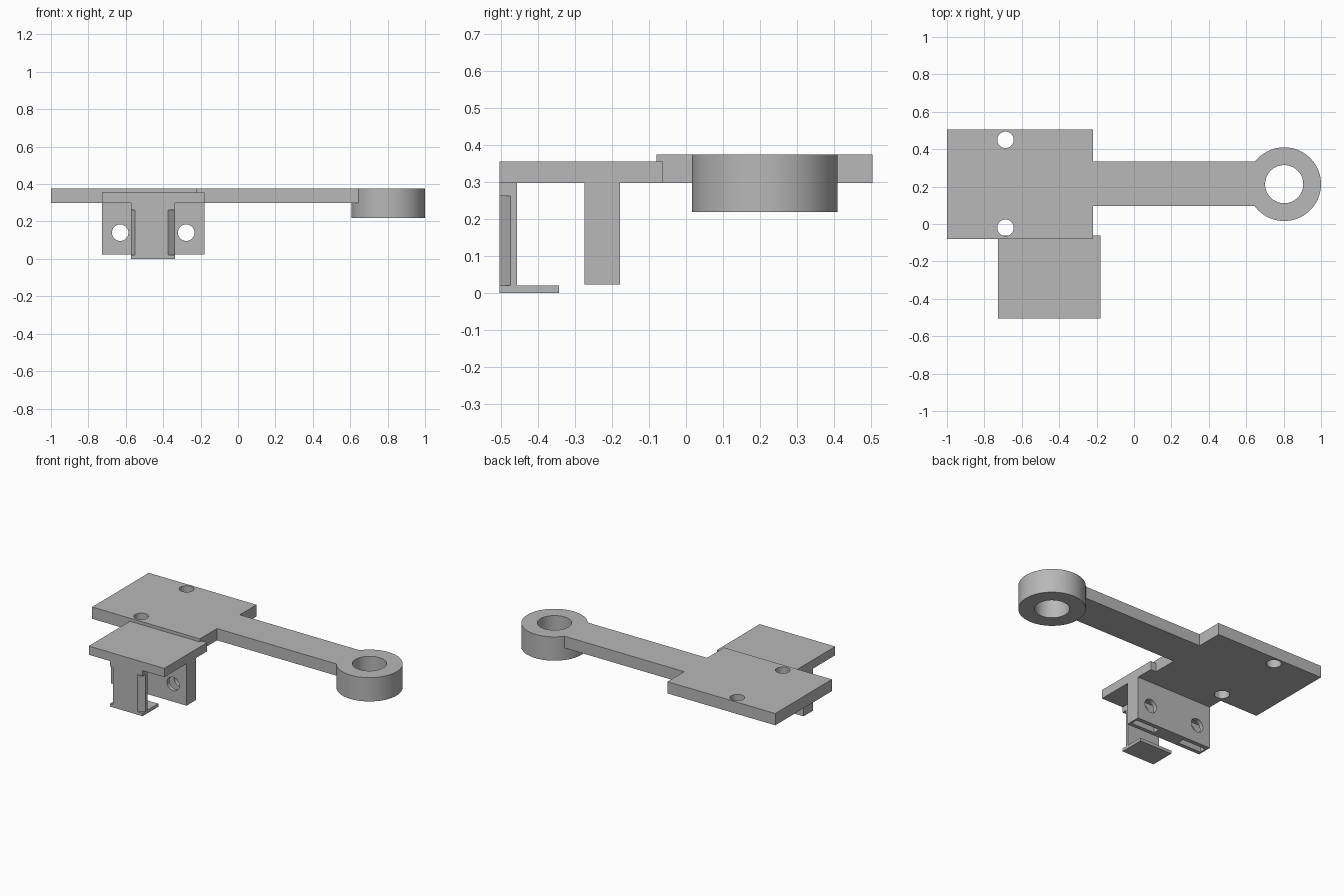
import bpy, bmesh, math
from mathutils import Vector

if "Cube" in bpy.data.objects:
    bpy.data.objects.remove(bpy.data.objects["Cube"], do_unlink=True)

grey = bpy.data.materials.new("plain grey")
grey.use_nodes = True
colour = (0.48, 0.48, 0.48, 1)
grey.diffuse_color = colour
grey.node_tree.nodes["Principled BSDF"].inputs["Base Color"].default_value = colour


def prism(name, outline, z0, z1):
    """Extrude a flat outline from z0 up to z1."""
    bm = bmesh.new()
    face = bm.faces.new([bm.verts.new((x, y, z0)) for x, y in outline])
    top = bmesh.ops.extrude_face_region(bm, geom=[face])["geom"]
    for v in top:
        if isinstance(v, bmesh.types.BMVert):
            v.co.z = z1
    bmesh.ops.recalc_face_normals(bm, faces=bm.faces)
    mesh = bpy.data.meshes.new(name)
    bm.to_mesh(mesh)
    bm.free()
    mesh.materials.append(grey)
    obj = bpy.data.objects.new(name, mesh)
    bpy.context.collection.objects.link(obj)
    return obj


def box(name, x, y, z):
    return prism(name, [(x[0], y[0]), (x[1], y[0]), (x[1], y[1]), (x[0], y[1])], *z)


def cylinder(name, centre, radius, depth, along_y=False, sides=64):
    rot = (math.pi / 2, 0, 0) if along_y else (0, 0, 0)
    bpy.ops.mesh.primitive_cylinder_add(vertices=sides, radius=radius, depth=depth,
                                        location=centre, rotation=rot)
    obj = bpy.context.object
    obj.name = name
    obj.data.materials.append(grey)
    return obj


def cut(target, *cutters):
    for cutter in cutters:
        mod = target.modifiers.new("cut", "BOOLEAN")
        mod.operation = "DIFFERENCE"
        mod.solver = "EXACT"
        mod.object = cutter
        bpy.context.view_layer.objects.active = target
        bpy.ops.object.modifier_apply(modifier=mod.name)
        bpy.data.objects.remove(cutter, do_unlink=True)


def smooth(obj):
    bpy.ops.object.select_all(action="DESELECT")
    obj.select_set(True)
    bpy.context.view_layer.objects.active = obj
    bpy.ops.object.shade_smooth_by_angle(angle=math.radians(30))


# Mounting plate with two screw holes
plate = box("mounting_plate", (-1, -0.22), (-0.08, 0.505), (0.298, 0.375))
cut(plate, *[cylinder("hole", (-0.687, y, 0.34), 0.044, 0.3) for y in (0.45, -0.02)])
smooth(plate)

# Arm, ended against the ring
ring_centre = Vector((0.803, 0.213, 0.297))
arm = box("arm", (-0.22, 0.7), (0.097, 0.333), (0.298, 0.375))
cut(arm, cylinder("arm_end", ring_centre, 0.195, 0.5))

# Ring at the end of the arm
ring = cylinder("end_ring", ring_centre, 0.197, 0.156)
cut(ring, cylinder("bore", ring_centre, 0.102, 0.4))
smooth(ring)

# Bracket shelf
box("bracket_shelf", (-0.727, -0.18), (-0.505, -0.062), (0.298, 0.355))

# Hanging block with cross holes and nut slots open at the bottom
block = box("hanging_block", (-0.727, -0.18), (-0.275, -0.178), (0.023, 0.298))
for x in (-0.63, -0.277):
    cut(block,
        cylinder("hole", (x, -0.22, 0.14), 0.044, 0.4, along_y=True),
        box("slot", (x - 0.085, x + 0.085), (-0.25, -0.205), (-0.1, 0.2)))
smooth(block)

# Clip: post with bevelled front corners, square head and foot
left, right, front, back = -0.572, -0.337, -0.505, -0.457
prism("clip_post", [(left + 0.02, front), (right - 0.037, front), (right, front + 0.03),
                    (right, back), (left, back), (left, front + 0.03)], 0.02, 0.262)
box("clip_head", (left, right), (front, back), (0.262, 0.298))
box("clip_foot", (left, right), (front, -0.343), (0, 0.02))
